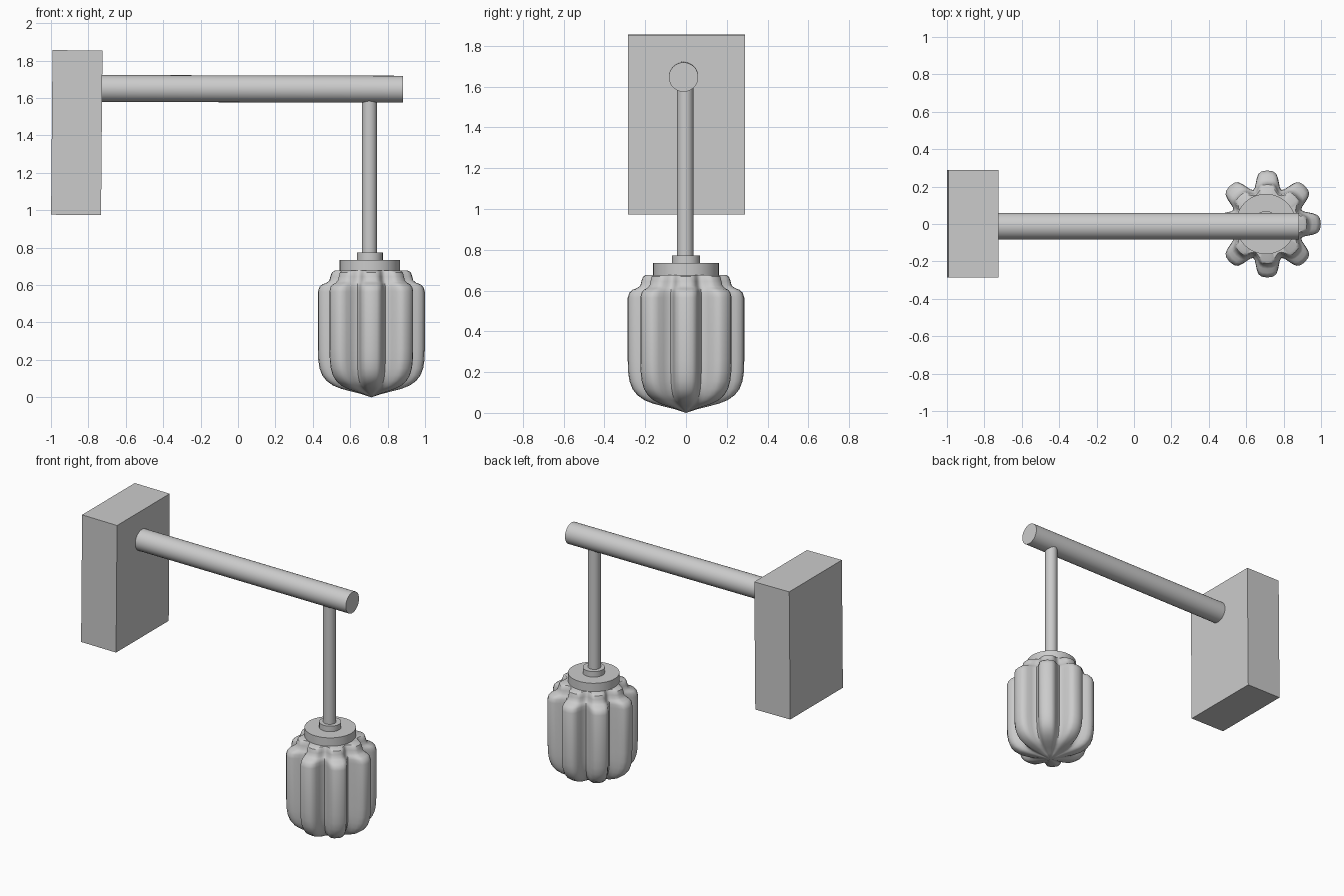
import bpy, bmesh, math
from mathutils import Vector

if "Cube" in bpy.data.objects:
    bpy.data.objects.remove(bpy.data.objects["Cube"])


def cylinder(name, a, b, radius, sides=48):
    a, b = Vector(a), Vector(b)
    bpy.ops.mesh.primitive_cylinder_add(vertices=sides, radius=radius, depth=(b - a).length,
                                        location=(a + b) / 2)
    ob = bpy.context.object
    ob.name = name
    ob.rotation_euler = (b - a).to_track_quat('Z', 'Y').to_euler()
    bpy.ops.object.shade_smooth_by_angle(angle=math.radians(35))
    return ob


# Wall block, leaning very slightly
bpy.ops.mesh.primitive_cube_add(size=1, location=(-0.862, 0.002, 1.415))
block = bpy.context.object
block.name = "wall_block"
block.scale = (0.267, 0.575, 0.88)
block.rotation_euler = (0, math.radians(0.5), 0)

# Arm, hanging rod and the two stacked collars
cylinder("arm", (-0.735, -0.012, 1.651), (0.883, -0.012, 1.647), 0.072)
cylinder("hanging_rod", (0.703, -0.004, 0.76), (0.703, -0.004, 1.61), 0.04)
cylinder("upper_collar", (0.705, 0, 0.725), (0.705, 0, 0.773), 0.069)
cylinder("lower_collar", (0.705, 0, 0.67), (0.705, 0, 0.735), 0.161)

# Fluted shade: lobe cross-section repeated eight times, swept along a profile
half = [(0, 1), (6, .99), (10, .955), (13, .88), (16, .79), (19, .72)]
lobe = half + [(22.5, .69)] + [(45 - a, f) for a, f in reversed(half[1:])]
section = [(math.radians(a + 45 * k), f) for k in range(8) for a, f in lobe]
# Profile entries: lobe radius, valley radius, height
profile = [(.195, .165, .677), (.211, .17, .668), (.219, .175, .645), (.224, .18, .625),
           (.24, .188, .612), (.262, .193, .604), (.278, .196, .59), (.286, .197, .565),
           (.286, .197, .26), (.284, .196, .20), (.277, .192, .155), (.263, .184, .118),
           (.24, .170, .088), (.205, .150, .063), (.16, .122, .045), (.11, .087, .032),
           (.055, .046, .018)]
bm = bmesh.new()
rings = []
for outer, inner, z in profile:
    ring = []
    for a, f in section:
        r = inner + (outer - inner) * (f - .69) / .31
        ring.append(bm.verts.new((r * math.cos(a), r * math.sin(a), z)))
    rings.append(ring)
n = len(section)
for top, low in zip(rings, rings[1:]):
    for i in range(n):
        j = (i + 1) % n
        bm.faces.new((top[i], low[i], low[j], top[j]))
tip = bm.verts.new((0, 0, 0))
crown = bm.verts.new((0, 0, .678))
for i in range(n):
    j = (i + 1) % n
    bm.faces.new((rings[-1][i], tip, rings[-1][j]))
    bm.faces.new((crown, rings[0][i], rings[0][j]))
bmesh.ops.recalc_face_normals(bm, faces=bm.faces)
mesh = bpy.data.meshes.new("fluted_shade")
bm.to_mesh(mesh)
bm.free()
shade = bpy.data.objects.new("fluted_shade", mesh)
shade.location = (0.713, 0, 0)
bpy.context.collection.objects.link(shade)
bpy.ops.object.select_all(action='DESELECT')
shade.select_set(True)
bpy.context.view_layer.objects.active = shade
bpy.ops.object.shade_smooth_by_angle(angle=math.radians(40))
